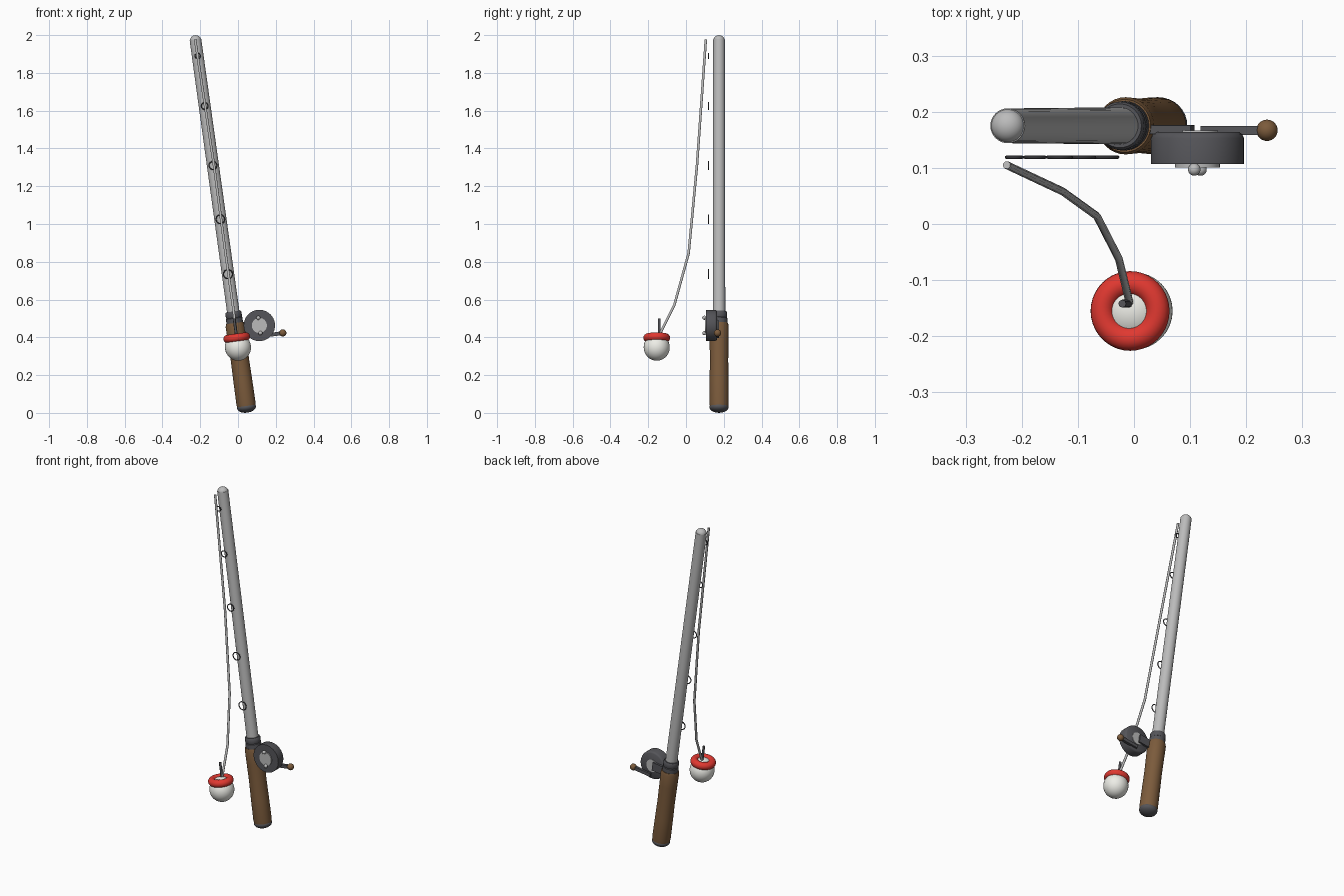
import bpy, math
from mathutils import Vector, Matrix

if "Cube" in bpy.data.objects:
    bpy.data.objects.remove(bpy.data.objects["Cube"])

TILT = -0.138                      # lean of the whole rod about y
BASE = Vector((0.045, 0.175, 0.03))
AXIS = Vector((math.sin(TILT), 0, math.cos(TILT)))


def mat(name, c):
    m = bpy.data.materials.new(name)
    m.diffuse_color = (*c, 1)
    m.use_nodes = True
    m.node_tree.nodes["Principled BSDF"].inputs["Base Color"].default_value = m.diffuse_color
    return m


WOOD = mat("wood", (0.20, 0.105, 0.045))
RED = mat("red", (0.75, 0.04, 0.03))
WHITE = mat("white", (0.85, 0.85, 0.80))
DARK = mat("dark_metal", (0.09, 0.09, 0.10))
STEEL = mat("steel", (0.5, 0.5, 0.5))


def finish(o, name, m, angle=40):
    o.name = name
    o.data.materials.append(m)
    bpy.ops.object.select_all(action='DESELECT')
    o.select_set(True)
    bpy.context.view_layer.objects.active = o
    bpy.ops.object.shade_smooth_by_angle(angle=math.radians(angle))
    return o


def lathe(name, prof, m, loc, rot, n=32):
    """Closed solid of revolution about local z from (radius, height) points."""
    verts, faces = [], []
    for r, h in prof:
        for i in range(n):
            a = 2 * math.pi * i / n
            verts.append((r * math.cos(a), r * math.sin(a), h))
    for k in range(len(prof) - 1):
        for i in range(n):
            j = (i + 1) % n
            faces.append((k*n + i, k*n + j, (k+1)*n + j, (k+1)*n + i))
    faces.append(tuple(reversed(range(n))))
    faces.append(tuple(range((len(prof) - 1) * n, len(prof) * n)))
    me = bpy.data.meshes.new(name)
    me.from_pydata(verts, [], faces)
    o = bpy.data.objects.new(name, me)
    bpy.context.collection.objects.link(o)
    o.location, o.rotation_euler = loc, rot
    return finish(o, name, m)


def ball(name, m, loc, scale, tilt=0):
    bpy.ops.mesh.primitive_uv_sphere_add(segments=32, ring_count=16, location=loc, rotation=(0, tilt, 0))
    o = bpy.context.object
    o.scale = scale
    return finish(o, name, m)


def ring(name, m, loc, rot, major, minor, seg=(32, 8)):
    bpy.ops.mesh.primitive_torus_add(location=loc, rotation=rot, major_radius=major, minor_radius=minor,
                                     major_segments=seg[0], minor_segments=seg[1])
    return finish(bpy.context.object, name, m)


def box(name, m, loc, dims):
    bpy.ops.mesh.primitive_cube_add(size=1, location=loc, rotation=(0, TILT, 0))
    o = bpy.context.object
    o.scale = dims
    b = o.modifiers.new("bevel", 'BEVEL')
    b.width, b.segments = 0.003, 2
    return finish(o, name, m)


def tube(name, m, pts, r):
    c = bpy.data.curves.new(name, 'CURVE')
    c.dimensions = '3D'
    c.bevel_depth, c.bevel_resolution, c.use_fill_caps = r, 2, True
    s = c.splines.new('POLY')
    s.points.add(len(pts) - 1)
    for p, q in zip(s.points, pts):
        p.co = (*q, 1)
    o = bpy.data.objects.new(name, c)
    bpy.context.collection.objects.link(o)
    c.materials.append(m)


# rod, handle and fittings, all along the leaning axis
R = (0, TILT, 0)
lathe("handle", [(0.048, 0), (0.051, 0.02), (0.050, 0.15), (0.0485, 0.25), (0.050, 0.36),
                 (0.051, 0.435), (0.047, 0.45)], WOOD, BASE, R)
lathe("collar", [(0.044, 0.43), (0.044, 0.475), (0.041, 0.478), (0.043, 0.482),
                 (0.043, 0.505), (0.039, 0.512)], DARK, BASE, R)
lathe("rod", [(0.033, 0.49), (0.031, 1.965)], STEEL, BASE, R)
ball("butt_cap", DARK, BASE, (0.0505, 0.0505, 0.029), TILT)
ball("rod_tip", STEEL, BASE + AXIS * 1.962, (0.0295, 0.0295, 0.026), TILT)

# line guides, shrinking towards the tip
for i, (z, r) in enumerate([(0.735, 0.024), (1.025, 0.023), (1.31, 0.021), (1.625, 0.018), (1.89, 0.014)]):
    x = BASE.x + (z - BASE.z) * math.tan(TILT)
    ring(f"guide_{i+1}", DARK, (x, 0.119, z), (math.pi / 2, 0, 0), r, 0.003)

# reel: drum facing the front, hub, studs, foot and crank
C = Vector((0.113, 0.135, 0.463))
F = (math.pi / 2, 0, 0)            # local z points to -y
lathe("reel_drum", [(0.074, -0.029), (0.080, -0.025), (0.083, -0.018), (0.083, 0.028)], DARK, C, F, 40)
lathe("reel_hub", [(0.037, -0.032), (0.037, -0.02), (0.040, 0.02), (0.040, 0.034)], STEEL, C, F)
for s in (-1, 1):
    p = C + AXIS * 0.041 * s
    ball(f"reel_stud_{s}", STEEL, (p.x, 0.097, p.z), (0.011,) * 3)
box("reel_foot", DARK, (0.05, 0.168, 0.458), (0.11, 0.016, 0.05))
box("crank_arm", DARK, (0.176, 0.167, 0.414), (0.113, 0.016, 0.02))
ball("crank_knob", WOOD, (0.237, 0.167, 0.423), (0.019,) * 3)

# fishing line from the tip to the float
tube("fishing_line", STEEL, [(-0.227, 0.105, 1.977), (-0.127, 0.058, 1.31), (-0.066, 0.014, 0.845),
                             (-0.027, -0.062, 0.57), (-0.008, -0.14, 0.415)], 0.007)

# float: white ball, red band and stem
B = Vector((0, -0.155, 0.347))
ball("float_ball", WHITE, B, (0.069, 0.069, 0.071), TILT)
ring("float_band", RED, B + AXIS * 0.051, R, 0.049, 0.022, (40, 16))
tube("float_stem", DARK, [(-0.009, -0.142, 0.41), (-0.021, -0.142, 0.5)], 0.007)
